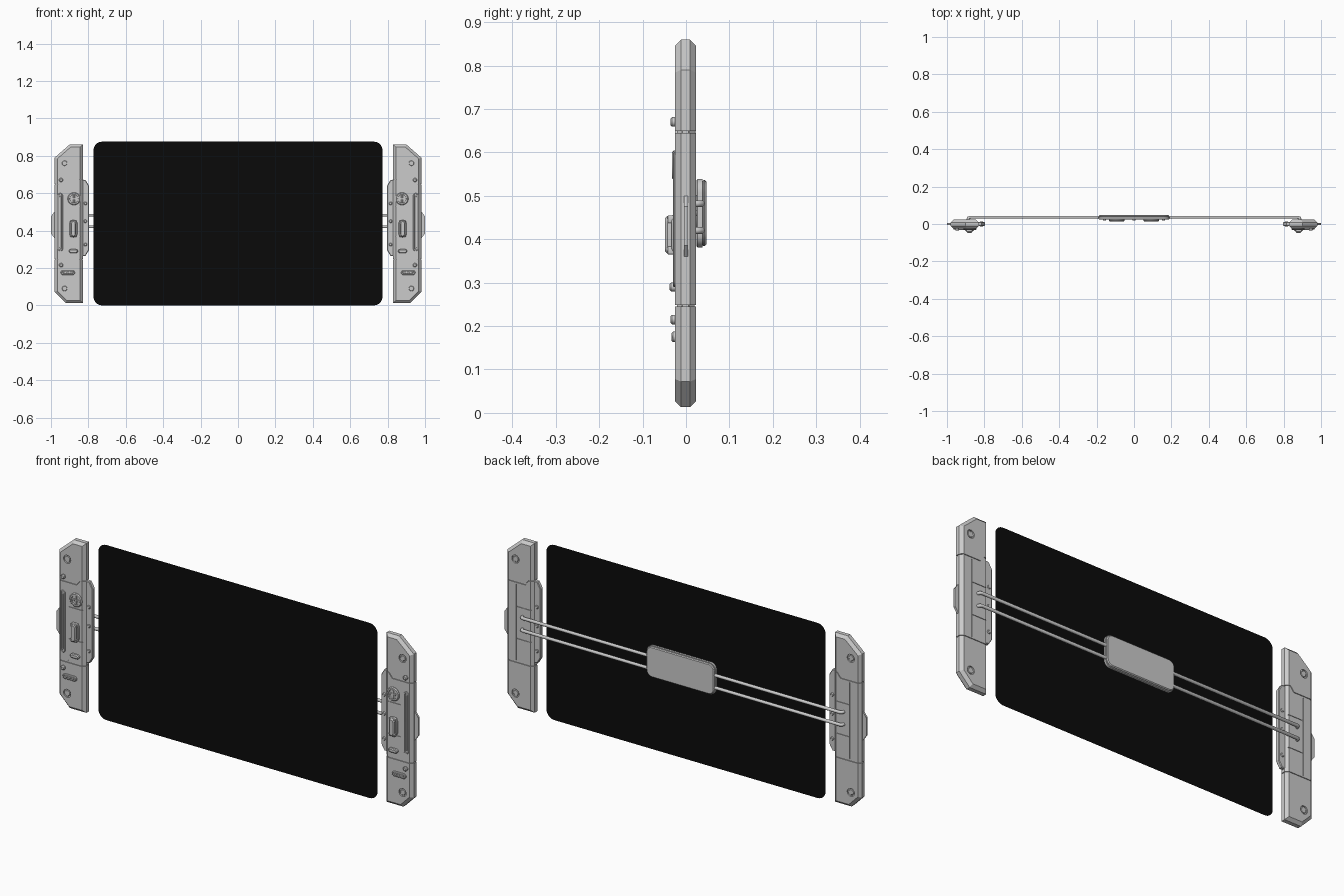
import bpy, bmesh
from math import sin, cos, pi

if "Cube" in bpy.data.objects:
    bpy.data.objects.remove(bpy.data.objects["Cube"])


def prism(name, pts, y0, y1, bevel=0, back=False, rim=0, sink=0, mirror=True):
    """Extrude an x-z outline from y0 (front) to y1 (back), chamfer it, optionally recess the front."""
    bm = bmesh.new()
    a = [bm.verts.new((x, y0, z)) for x, z in pts]
    b = [bm.verts.new((x, y1, z)) for x, z in pts]
    n = len(pts)
    bm.faces.new(a)
    bm.faces.new(b[::-1])
    for i in range(n):
        bm.faces.new((a[i], b[i], b[(i + 1) % n], a[(i + 1) % n]))
    bmesh.ops.recalc_face_normals(bm, faces=bm.faces)

    def flat(verts, y):
        return all(abs(v.co.y - y) < 1e-6 for v in verts)
    if bevel:
        es = [e for e in bm.edges if flat(e.verts, y0) or (back and flat(e.verts, y1))]
        bmesh.ops.bevel(bm, geom=es, offset=bevel, segments=1, profile=0.5, affect='EDGES')
    if rim:
        face = max((f for f in bm.faces if flat(f.verts, y0)), key=lambda f: f.calc_area())
        bmesh.ops.inset_region(bm, faces=[face], thickness=rim)
        bmesh.ops.inset_region(bm, faces=[face], thickness=0.001)
        for v in face.verts:
            v.co.y += sink
    bmesh.ops.recalc_face_normals(bm, faces=bm.faces)
    me = bpy.data.meshes.new(name)
    bm.to_mesh(me)
    bm.free()
    ob = bpy.data.objects.new(name, me)
    bpy.context.collection.objects.link(ob)
    if mirror:
        m = ob.modifiers.new("Mirror", 'MIRROR')
        m.use_mirror_merge = False
    return ob


def rrect(cx, cz, hw, hh, r, seg=6):
    pts = []
    for k, (sx, sz) in enumerate([(1, 1), (-1, 1), (-1, -1), (1, -1)]):
        for i in range(seg + 1):
            t = (k + i / seg) * pi / 2
            pts.append((cx + sx * (hw - r) + r * cos(t), cz + sz * (hh - r) + r * sin(t)))
    return pts


def pill(cx, cz, hw, hh):
    r = min(hw, hh)
    d = 1e-4
    return rrect(cx, cz, hw + d, hh + d, r)


def circle(cx, cz, r, n=24):
    return [(cx + r * cos(2 * pi * i / n), cz + r * sin(2 * pi * i / n)) for i in range(n)]


def box(x0, x1, z0, z1):
    return [(x0, z0), (x1, z0), (x1, z1), (x0, z1)]


# Screen: a single flat black panel
me = bpy.data.meshes.new("screen_panel")
pts = rrect(0, 0.4375, 0.772, 0.4375, 0.045, 8)
me.from_pydata([(x, 0, z) for x, z in pts], [], [list(range(len(pts)))])
screen = bpy.data.objects.new("screen_panel", me)
bpy.context.collection.objects.link(screen)
black = bpy.data.materials.new("black_glass")
black.diffuse_color = (0.003, 0.003, 0.003, 1)
black.use_nodes = True
black.node_tree.nodes["Principled BSDF"].inputs["Base Color"].default_value = black.diffuse_color
me.materials.append(black)

# Grip body
F, B = -0.025, 0.023
outline = [(0.83, 0.013), (0.922, 0.013), (0.98, 0.072), (0.98, 0.79), (0.90, 0.86), (0.83, 0.86)]
body = prism("grip_body", outline, F, B, 0.014, back=True, mirror=False)

# Panel joints and recesses cut into the body
g = 0.004
cuts = [
    ([(0.82, 0.67), (0.85, 0.67), (0.87, 0.645), (0.99, 0.645),
      (0.99, 0.645 + g), (0.872, 0.645 + g), (0.852, 0.67 + g), (0.82, 0.67 + g)], -0.04, 0.04),
    (box(0.82, 0.99, 0.245, 0.245 + g), -0.04, 0.04),
]
for y0, y1 in ((-0.04, F + 0.003), (B - 0.003, 0.04)):
    cuts.append((box(0.920, 0.923, 0.256, 0.638), y0, y1))
    for z in (0.365, 0.525):
        cuts.append((box(0.838, 0.917, z, z + 0.003), y0, y1))
for z in (0.09, 0.76):
    cuts.append((circle(0.927, z, 0.02), -0.04, F + 0.007))
    cuts.append((circle(0.927, z, 0.02), B - 0.007, 0.04))
bpy.context.view_layer.objects.active = body
for pts, y0, y1 in cuts:
    c = prism("cutter", pts, y0, y1, mirror=False)
    c.hide_render = True
    m = body.modifiers.new("Cut", 'BOOLEAN')
    m.operation, m.solver, m.object = 'DIFFERENCE', 'EXACT', c
    bpy.ops.object.modifier_apply(modifier=m.name)
    bpy.data.objects.remove(c, do_unlink=True)
body.modifiers.new("Mirror", 'MIRROR').use_mirror_merge = False
prism("grip_core", box(0.834, 0.976, 0.2, 0.72), F + 0.004, B - 0.004, 0.013, back=True)

# Inner rail with screws, outer side tab
prism("inner_rail", [(0.85, 0.26), (0.815, 0.265), (0.797, 0.295), (0.797, 0.64), (0.815, 0.67), (0.85, 0.675)],
      -0.010, 0.010, 0.003, back=True)
for z in (0.325, 0.45, 0.545):
    prism("rail_screw", circle(0.816, z, 0.009, 16), -0.014, 0.014, 0.003, back=True)
prism("side_tab", [(0.97, 0.36), (0.982, 0.36), (1.0, 0.385), (1.0, 0.475), (0.982, 0.5), (0.97, 0.5)],
      -0.005, 0.005)

# Screw heads in the end recesses
for z in (0.09, 0.76):
    prism("end_screw", circle(0.927, z, 0.014), F + 0.003, B - 0.003, 0.002, back=True)

# Front controls
for z in (0.215, 0.67):
    prism("small_knob", circle(0.946, z, 0.011, 16), -0.036, -0.02, 0.004)
prism("long_slider_frame", pill(0.95, 0.445, 0.014, 0.155), -0.030, -0.015, 0.002, rim=0.004, sink=0.004)
prism("long_slider_bar", pill(0.95, 0.445, 0.005, 0.14), -0.030, -0.022, 0.002)

prism("dial_base", circle(0.877, 0.57, 0.034, 32), -0.032, -0.02, 0.004, rim=0.007, sink=0.005)
prism("dial_cross", box(0.872, 0.882, 0.547, 0.593), -0.031, -0.022, 0.002)
prism("dial_cross_bar", box(0.854, 0.900, 0.565, 0.575), -0.0305, -0.022, 0.002)

prism("trigger_base", pill(0.88, 0.41, 0.022, 0.046), -0.033, -0.02, 0.003)
prism("trigger_cap", pill(0.88, 0.41, 0.014, 0.043), -0.048, -0.025, 0.005)
for z in (0.374, 0.446):
    prism("trigger_band", rrect(0.88, z, 0.017, 0.009, 0.004, 3), -0.044, -0.025, 0.003)

prism("small_pill_button", pill(0.88, 0.29, 0.024, 0.010), -0.038, -0.02, 0.004)
prism("status_slot", pill(0.91, 0.175, 0.038, 0.012), -0.033, -0.02, 0.003, rim=0.003, sink=0.004)
for dx in (-0.018, 0, 0.018):
    prism("status_bar", pill(0.91 + dx, 0.175, 0.007, 0.005), -0.032, -0.026, 0.001)

# Connecting rods, bent into the grips at both ends
for z in (0.482, 0.42):
    cu = bpy.data.curves.new("connecting_rod", 'CURVE')
    cu.dimensions = '3D'
    cu.bevel_depth, cu.bevel_resolution, cu.use_fill_caps = 0.008, 3, True
    half = [(0.887, 0.015), (0.887, 0.026), (0.884, 0.033), (0.876, 0.036)]
    path = [(-x, y) for x, y in half] + half[::-1]
    sp = cu.splines.new('POLY')
    sp.points.add(len(path) - 1)
    for p, (x, y) in zip(sp.points, path):
        p.co = (x, y, z, 1)
    sp.use_smooth = True
    bpy.context.collection.objects.link(bpy.data.objects.new("connecting_rod", cu))

# Rear centre bracket with pads facing the screen
prism("bracket_plate", rrect(0, 0.46, 0.19, 0.079, 0.032), 0.024, 0.038, 0.003, mirror=False)
prism("bracket_cover", rrect(0, 0.46, 0.187, 0.076, 0.03), 0.036, 0.047, 0.004, back=True, mirror=False)
prism("bracket_pad", circle(0.092, 0.46, 0.042, 32), 0.013, 0.026, 0.006)
for x in (0.0, 0.158):
    prism("bracket_pin", circle(x, 0.46, 0.007, 12), 0.018, 0.026, 0.002, mirror=x > 0)

# Smooth shading with sharp chamfers kept
bpy.ops.object.select_all(action='DESELECT')
for ob in bpy.context.scene.objects:
    if ob.type == 'MESH' and ob is not screen:
        ob.select_set(True)
        bpy.context.view_layer.objects.active = ob
bpy.ops.object.shade_smooth_by_angle(angle=0.5)
